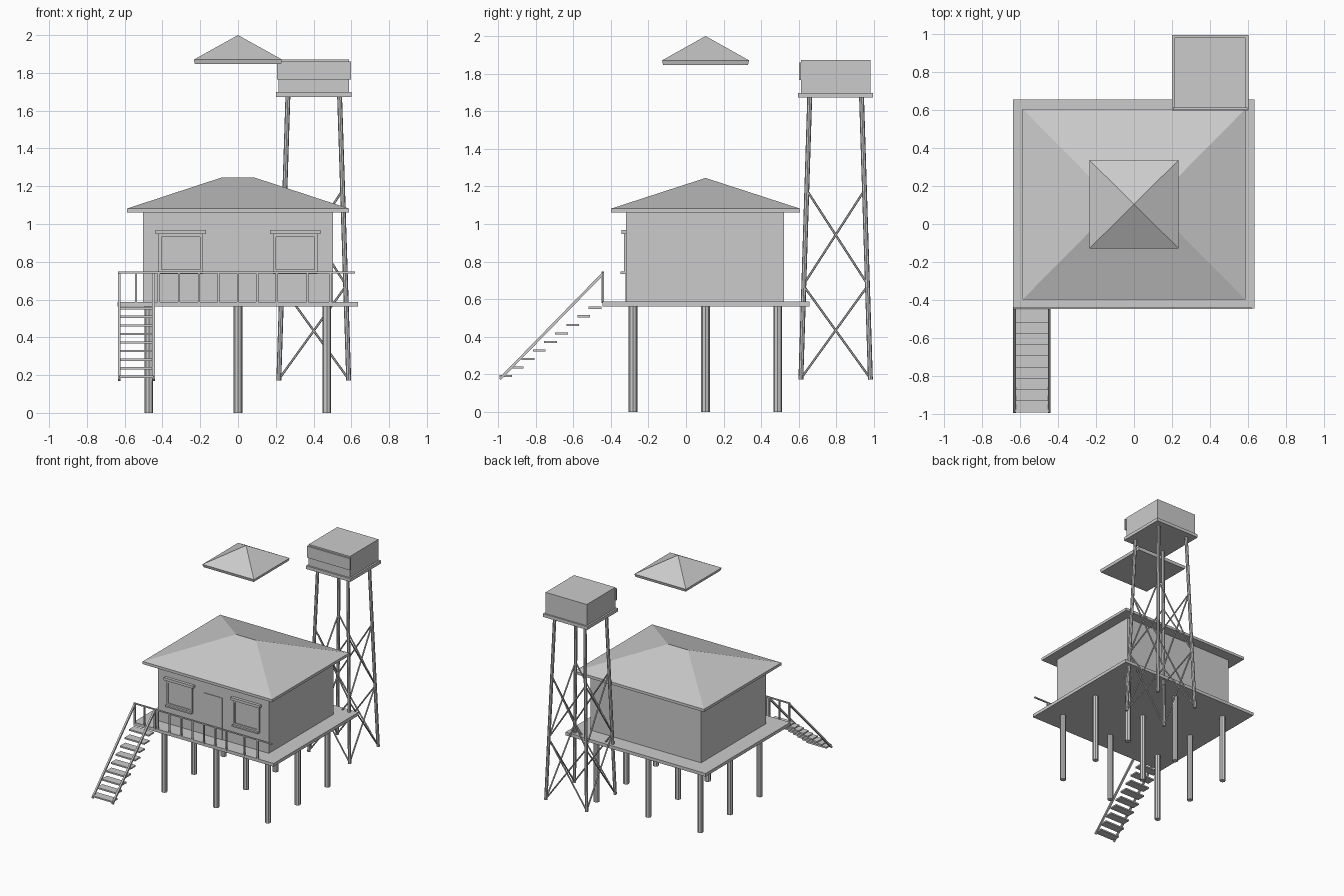
import bpy, bmesh, math
from mathutils import Vector

if "Cube" in bpy.data.objects:
    bpy.data.objects.remove(bpy.data.objects["Cube"])

grey = bpy.data.materials.new("plain grey")
grey.diffuse_color = (0.6, 0.6, 0.6, 1)
grey.use_nodes = True
grey.node_tree.nodes["Principled BSDF"].inputs["Base Color"].default_value = grey.diffuse_color


def finish(name, bm):
    bmesh.ops.recalc_face_normals(bm, faces=bm.faces)
    me = bpy.data.meshes.new(name)
    bm.to_mesh(me)
    bm.free()
    me.materials.append(grey)
    ob = bpy.data.objects.new(name, me)
    bpy.context.collection.objects.link(ob)
    return ob


def box(name, x0, x1, y0, y1, z0, z1):
    bm = bmesh.new()
    bmesh.ops.create_cube(bm, size=1)
    for v in bm.verts:
        v.co = Vector((x1 if v.co.x > 0 else x0,
                       y1 if v.co.y > 0 else y0,
                       z1 if v.co.z > 0 else z0))
    return finish(name, bm)


def bar(name, a, b, r, sides=8):
    """Straight prism between two points."""
    a, b = Vector(a), Vector(b)
    d = b - a
    bm = bmesh.new()
    bmesh.ops.create_cone(bm, cap_ends=True, segments=sides, radius1=r, radius2=r, depth=d.length)
    if sides == 4:
        bmesh.ops.rotate(bm, verts=bm.verts, matrix=Vector((1, 0)).to_3d().rotation_difference(
            Vector((1, 1, 0))).to_matrix())
    rot = d.to_track_quat('Z', 'Y').to_matrix()
    bmesh.ops.rotate(bm, verts=bm.verts, matrix=rot)
    bmesh.ops.translate(bm, verts=bm.verts, vec=(a + b) / 2)
    return finish(name, bm)


def hip_roof(name, cx, cy, hx, hy, z0, z1, z2, ridge, inset=0.0):
    """Fascia from z0 to z1, then slopes up to a ridge (or a point) at z2."""
    bm = bmesh.new()
    corners = [(-1, -1), (1, -1), (1, 1), (-1, 1)]
    low = [bm.verts.new((cx + i * (hx - inset), cy + j * (hy - inset), z0)) for i, j in corners]
    mid = [bm.verts.new((cx + i * hx, cy + j * hy, z1)) for i, j in corners]
    left = bm.verts.new((cx - ridge, cy, z2))
    right = bm.verts.new((cx + ridge, cy, z2)) if ridge else left
    bm.faces.new(low)
    for k in range(4):
        n = (k + 1) % 4
        bm.faces.new((low[k], low[n], mid[n], mid[k]))
    tops = [(left, right), (right,), (right, left), (left,)]
    for k in range(4):
        t = tops[k] if ridge else (left,)
        bm.faces.new([mid[k], mid[(k + 1) % 4]] + list(reversed(t)))
    return finish(name, bm)


# Deck on nine posts
box("deck", -0.638, 0.635, -0.444, 0.657, 0.562, 0.588)
for x in (-0.472, 0, 0.47):
    for y in (-0.282, 0.104, 0.488):
        bar("deck_post", (x, y, 0), (x, y, 0.565), 0.023)

# House
box("house_walls", -0.503, 0.503, -0.318, 0.522, 0.585, 1.065)
hip_roof("house_roof", 0, 0.104, 0.587, 0.502, 1.06, 1.082, 1.245, 0.09)
box("door", -0.085, 0.082, -0.323, -0.317, 0.588, 0.93)

# Windows
for c in (-0.303, 0.303):
    box("window_pane", c - 0.105, c + 0.105, -0.322, -0.317, 0.755, 0.935)
    for s in (-1, 1):
        e = sorted((c + s * 0.118, c + s * 0.102))
        box("window_side", e[0], e[1], -0.33, -0.317, 0.745, 0.947)
    box("window_frame_top", c - 0.118, c + 0.118, -0.33, -0.317, 0.93, 0.947)
    box("window_frame_bottom", c - 0.118, c + 0.118, -0.33, -0.317, 0.745, 0.76)
    box("window_lintel", c - 0.133, c + 0.133, -0.342, -0.317, 0.947, 0.969)
    box("window_sill", c - 0.118, c + 0.118, -0.348, -0.317, 0.735, 0.746)

# Front railing
box("front_rail", -0.635, 0.62, -0.447, -0.437, 0.738, 0.748)
for x in (-0.54, -0.42, -0.312, -0.207, -0.103, 0, 0.102, 0.205, 0.368, 0.488):
    box("rail_post", x - 0.006, x + 0.006, -0.448, -0.436, 0.58, 0.742)

# Stairs
for i in range(9):
    t = i / 8
    y, z = -0.484 - 0.475 * t, 0.554 - 0.363 * t
    box("stair_tread", -0.627, -0.448, y - 0.034, y + 0.034, z - 0.006, z + 0.006)
for x in (-0.629, -0.447):
    bar("stair_rail", (x, -0.99, 0.175), (x, -0.443, 0.735), 0.01, 4)
    box("stair_top_post", x - 0.007, x + 0.007, -0.449, -0.437, 0.58, 0.748)

# Floating pyramid roof
hip_roof("small_roof", 0, 0.104, 0.234, 0.232, 1.847, 1.87, 2.0, 0, 0.006)

# Tower tank
TX, TY = 0.401, 0.796
box("tower_slab", 0.2, 0.602, 0.597, 0.995, 1.672, 1.698)
box("tower_box", 0.214, 0.588, 0.612, 0.982, 1.695, 1.872)
box("tower_front_panel", 0.206, 0.597, 0.6, 0.613, 1.765, 1.86)


# Tower legs, leaning inward
def leg_point(i, j, z):
    t = (z - 0.172) / 1.5
    return Vector((TX + i * (0.185 - 0.048 * t), TY + j * (0.185 - 0.047 * t), z))


loop = [(-1, -1), (1, -1), (1, 1), (-1, 1)]
for i, j in loop:
    bar("tower_leg", leg_point(i, j, 0.172), leg_point(i, j, 1.68), 0.013)

# Crossed braces on every side, two tiers
for k in range(4):
    p, q = loop[k], loop[(k + 1) % 4]
    for z0, z1 in ((0.178, 0.67), (0.68, 1.18)):
        bar("tower_brace", leg_point(*p, z0), leg_point(*q, z1), 0.006, 6)
        bar("tower_brace", leg_point(*q, z0), leg_point(*p, z1), 0.006, 6)
